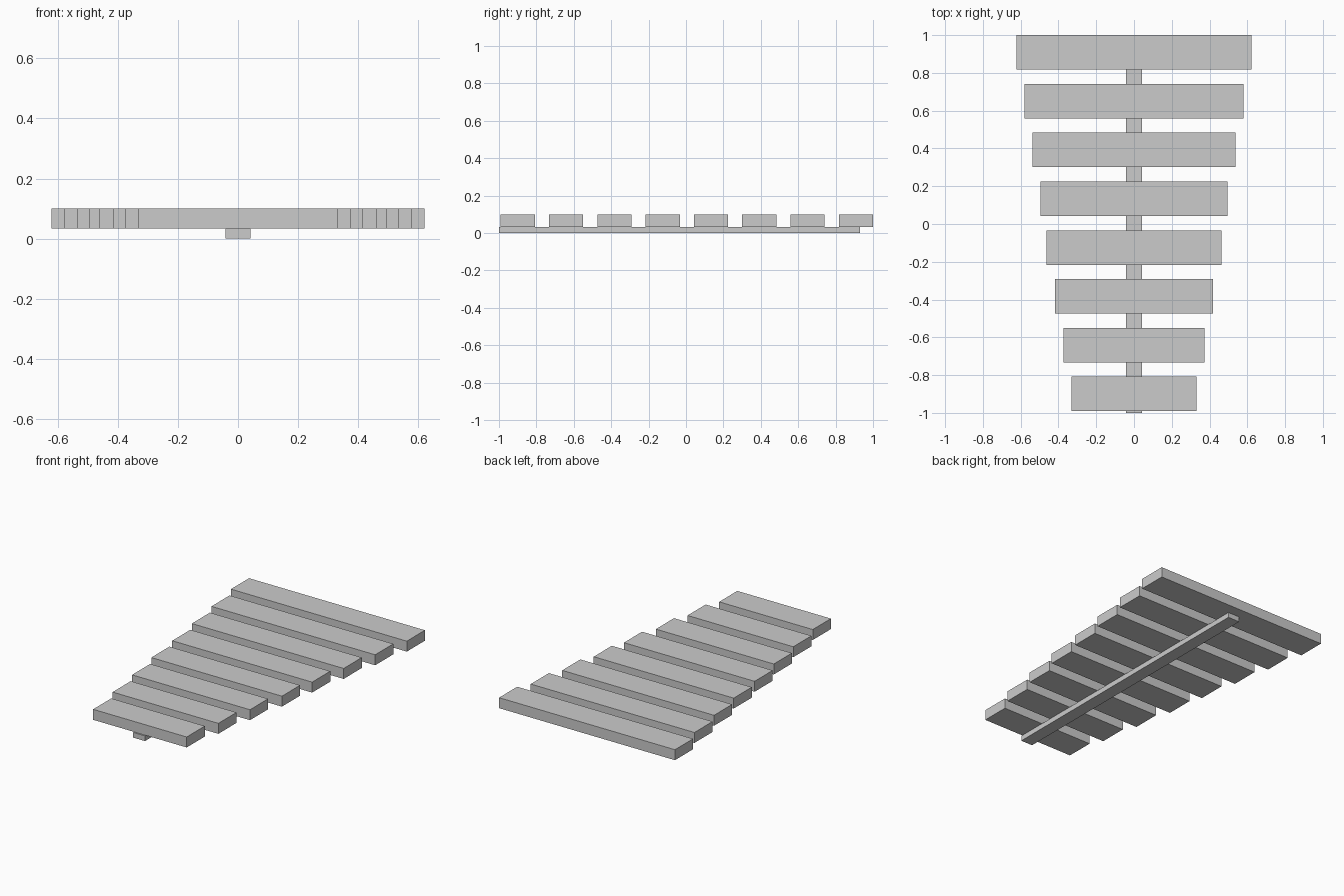
import bpy

if "Cube" in bpy.data.objects:
    bpy.data.objects.remove(bpy.data.objects["Cube"])


def box(name, x, y, z):
    """Axis-aligned box from (min, max) ranges."""
    bpy.ops.mesh.primitive_cube_add(size=1)
    ob = bpy.context.object
    ob.name = name
    ob.location = [(r[0] + r[1]) / 2 for r in (x, y, z)]
    ob.scale = [r[1] - r[0] for r in (x, y, z)]
    bpy.ops.object.transform_apply(location=True, rotation=False, scale=True)
    return ob


# Centre rail under the slats
RAIL_TOP = 0.033
box("centre_rail", (-0.042, 0.042), (-1.0, 0.93), (0, RAIL_TOP))

# Slats, widening from front to back
HALF_WIDTHS = [0.331, 0.374, 0.417, 0.462, 0.495, 0.537, 0.579, 0.622]
DEPTH, PITCH, FIRST = 0.183, 0.2583, -0.991
for i, w in enumerate(HALF_WIDTHS):
    y = FIRST + i * PITCH
    box(f"slat_{i + 1}", (-w, w), (y, y + DEPTH), (RAIL_TOP, 0.1))
